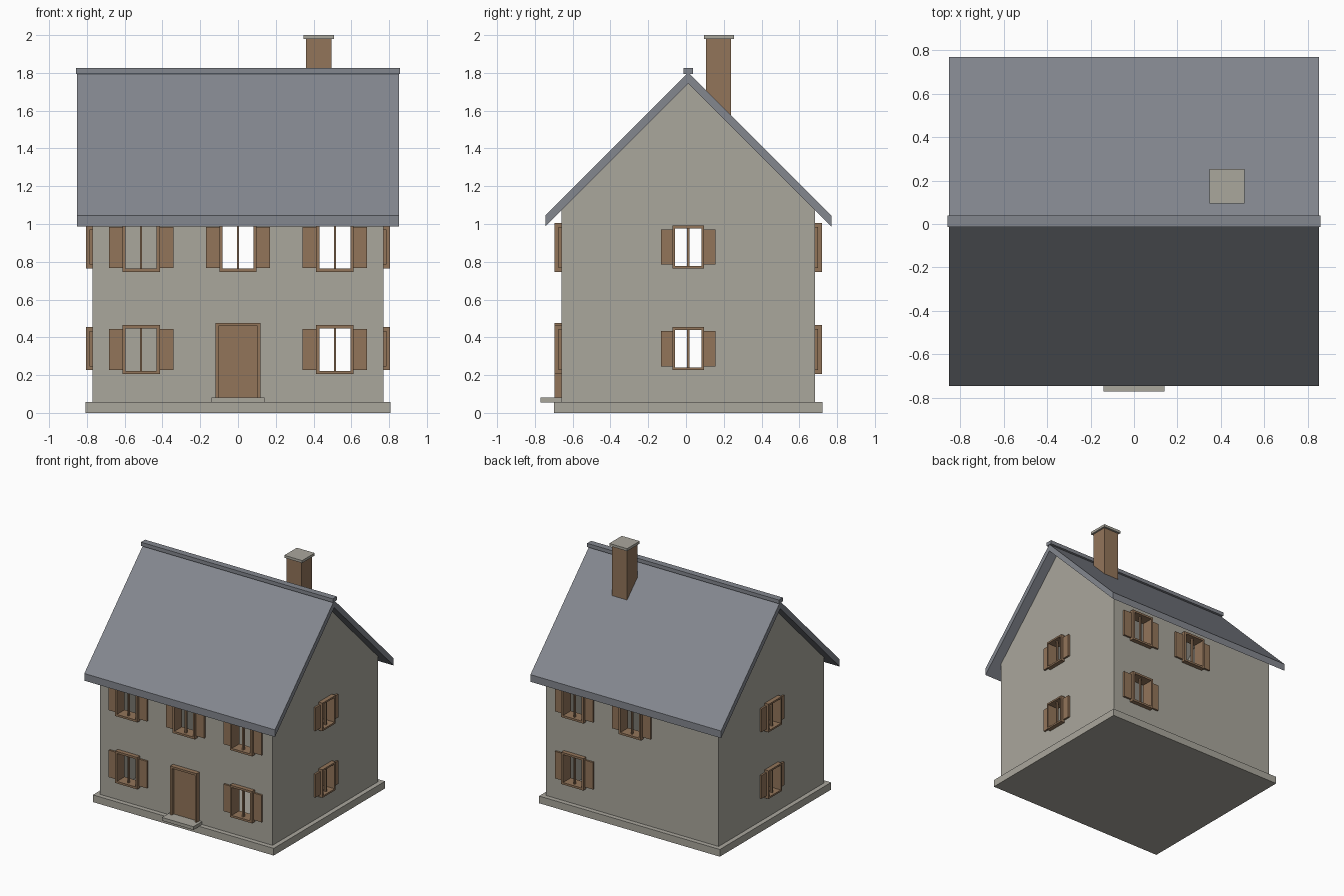
import bpy
import bmesh
from math import pi
from mathutils import Matrix, Vector

old = bpy.data.objects.get("Cube")
if old:
    bpy.data.objects.remove(old, do_unlink=True)


def material(name, rgb):
    m = bpy.data.materials.new(name)
    m.use_nodes = True
    m.diffuse_color = (*rgb, 1)
    m.node_tree.nodes["Principled BSDF"].inputs["Base Color"].default_value = (*rgb, 1)
    return m


STONE = material("warm grey stone", (0.40, 0.385, 0.335))
WOOD = material("brown wood", (0.29, 0.178, 0.102))
SLATE = material("blue grey slate", (0.23, 0.243, 0.275))

MID = 0.012              # y of the ridge line
HALF_X, HALF_Y = 0.771, 0.672
WALL = 0.06


def finish(name, bm, mat, matrix=Matrix()):
    bmesh.ops.recalc_face_normals(bm, faces=bm.faces)
    mesh = bpy.data.meshes.new(name)
    bm.to_mesh(mesh)
    bm.free()
    mesh.materials.append(mat)
    ob = bpy.data.objects.new(name, mesh)
    ob.matrix_world = matrix
    bpy.context.collection.objects.link(ob)
    return ob


def boxes(name, spans, mat, matrix=Matrix()):
    """One object made of boxes, each given as x, y and z ranges."""
    bm = bmesh.new()
    for span in spans:
        size = [b - a for a, b in span]
        centre = Vector([(a + b) / 2 for a, b in span])
        bmesh.ops.create_cube(bm, size=1, matrix=Matrix.Translation(centre) @ Matrix.Diagonal((*size, 1)))
    return finish(name, bm, mat, matrix)


def prism(name, profile, half_x, mat):
    """Extrude a y-z profile along x, centred on the ridge line."""
    bm = bmesh.new()
    face = bm.faces.new([bm.verts.new((-half_x, MID + y, z)) for y, z in profile])
    out = bmesh.ops.extrude_face_region(bm, geom=[face])["geom"]
    moved = [v for v in out if isinstance(v, bmesh.types.BMVert)]
    bmesh.ops.translate(bm, verts=moved, vec=(2 * half_x, 0, 0))
    return finish(name, bm, mat)


def gable(half, base, apex):
    return [(-half, base), (half, base), (half, apex - half), (0, apex), (-half, apex - half)]


# Walls and the room inside
walls = prism("walls", gable(HALF_Y, 0.03, 1.775), HALF_X, STONE)
cutters = [prism("room_cutter", gable(HALF_Y - WALL, 0.065, 1.68), HALF_X - WALL, STONE)]


def window(label, side, u, z, w, h):
    """Frame, centre bar, shutters and wall opening; side counts quarter turns from the front."""
    depth = HALF_X if side % 2 else HALF_Y
    place = (Matrix.Translation((0, MID, 0)) @ Matrix.Rotation(side * pi / 2, 4, "Z")
             @ Matrix.Translation((u, -depth, z)))
    a, b, t = w / 2, h / 2, 0.083 * w
    thick = (-0.035, WALL + 0.004)
    boxes(label + "_frame", [
        ((-a, a), thick, (b - t, b)),
        ((-a, a), thick, (-b, t - b)),
        ((-a, t - a), thick, (t - b, b - t)),
        ((a - t, a), thick, (t - b, b - t)),
        ((-0.006, 0.006), (-0.012, 0.006), (t - b, b - t)),
    ], WOOD, place)
    s, sh = a + 0.36 * w, b - 0.02
    boxes(label + "_shutters", [((-s, -a), (-0.015, 0), (-sh, sh)),
                                ((a, s), (-0.015, 0), (-sh, sh))], WOOD, place)
    e = 0.004
    cutters.append(boxes(label + "_cutter", [((e - a, a - e), (-0.1, 0.1), (e - b, b - e))], STONE, place))


# Windows: front, back and both gable ends
LOW, HIGH, BAY = 0.335, 0.876, 0.513
for i, (x, z) in enumerate([(-BAY, LOW), (BAY, LOW), (-BAY, HIGH), (0, HIGH), (BAY, HIGH)]):
    window(f"front_window_{i + 1}", 0, x, z, 0.198, 0.258)
for i, (x, z) in enumerate([(BAY, LOW), (BAY, HIGH), (0, HIGH)]):
    window(f"back_window_{i + 1}", 2, -x, z, 0.198, 0.258)
for name, side in (("left", 1), ("right", 3)):
    for level, z in (("lower", LOW + 0.005), ("upper", HIGH + 0.002)):
        window(f"{name}_{level}_window", side, 0, z, 0.169, 0.227)

# Cut the room and openings, then drop the cutters
for c in cutters:
    mod = walls.modifiers.new("opening", "BOOLEAN")
    mod.operation, mod.solver, mod.object = "DIFFERENCE", "EXACT", c
bpy.context.view_layer.update()
cut = bpy.data.meshes.new_from_object(walls.evaluated_get(bpy.context.evaluated_depsgraph_get()))
walls.modifiers.clear()
walls.data = cut
for c in cutters:
    bpy.data.objects.remove(c, do_unlink=True)

# Plinth and doorstep
front = MID - HALF_Y
boxes("plinth", [((-0.808, 0.808), (MID - 0.71, MID + 0.71), (0, 0.058))], STONE)
boxes("doorstep", [((-0.141, 0.141), (-0.77, front + 0.01), (0.056, 0.082))], STONE)

# Door and its frame
proud = (front - 0.037, front)
boxes("door_frame", [
    ((-0.119, 0.119), proud, (0.459, 0.476)),
    ((-0.119, -0.103), proud, (0.082, 0.459)),
    ((0.103, 0.119), proud, (0.082, 0.459)),
], WOOD)
boxes("door", [((-0.103, 0.103), (front - 0.012, front), (0.08, 0.46))], WOOD)

# Roof slab and ridge cap
EAVE, TOP, DROP = 0.757, 1.802, 0.058
prism("roof", [(-EAVE, TOP - EAVE), (0, TOP), (EAVE, TOP - EAVE),
               (EAVE, TOP - EAVE - DROP), (0, TOP - DROP), (-EAVE, TOP - EAVE - DROP)], 0.852, SLATE)
boxes("ridge_cap", [((-0.857, 0.857), (MID - 0.026, MID + 0.026), (1.795, 1.825))], SLATE)

# Chimney
boxes("chimney", [((0.36, 0.494), (0.106, 0.238), (1.53, 1.982))], WOOD)
boxes("chimney_cap", [((0.348, 0.508), (0.094, 0.254), (1.98, 2.0))], STONE)
